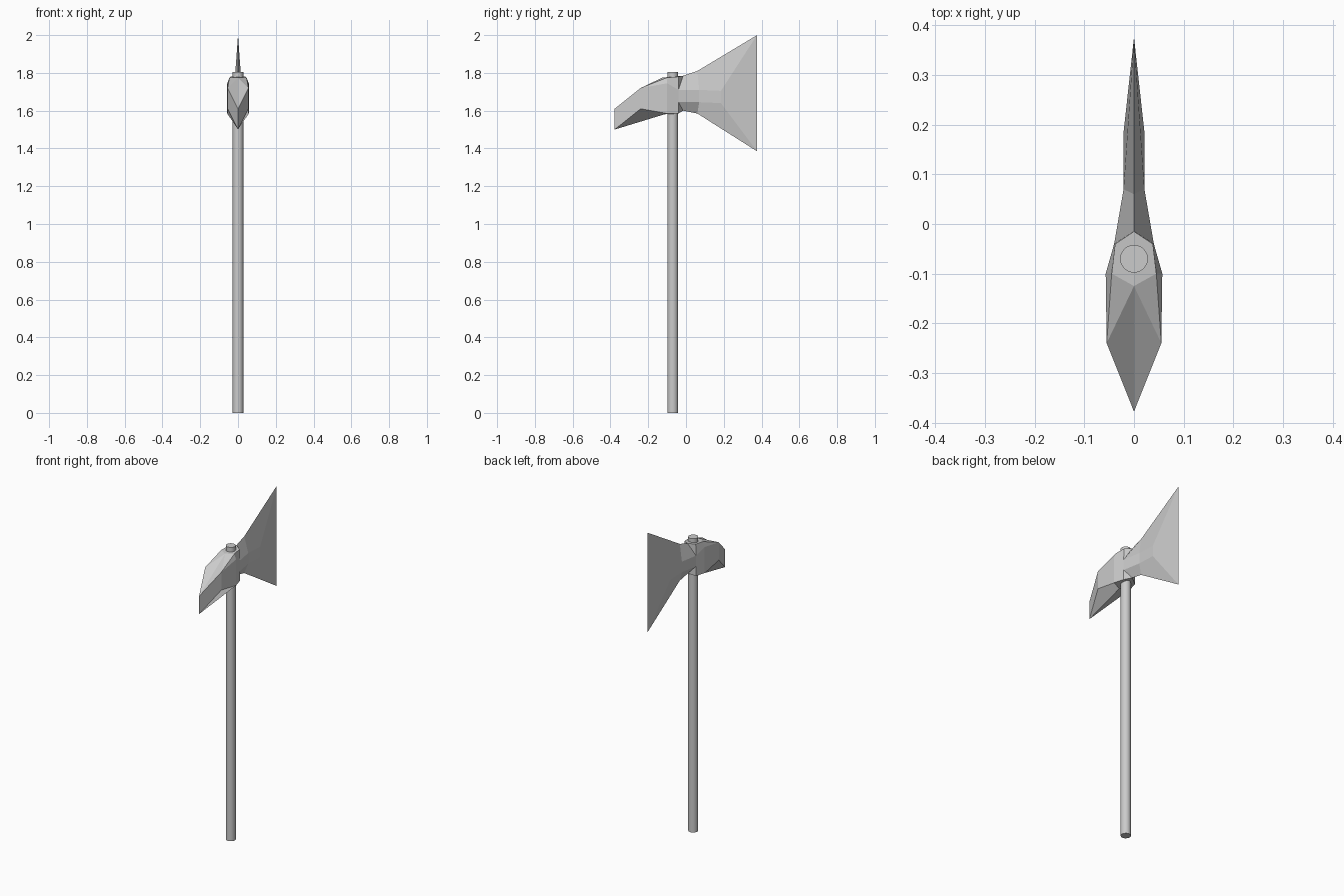
import bpy, bmesh, math

cube = bpy.data.objects.get("Cube")
if cube:
    bpy.data.objects.remove(cube)

GREY = (0.6, 0.6, 0.6, 1)
metal = bpy.data.materials.new("plain grey")
metal.use_nodes = True
metal.diffuse_color = GREY
metal.node_tree.nodes["Principled BSDF"].inputs["Base Color"].default_value = GREY

# Handle: a long smooth rod that pokes out above the head
TOP = 1.805
bpy.ops.mesh.primitive_cylinder_add(vertices=24, radius=0.028, depth=TOP,
                                    location=(0, -0.07, TOP / 2))
handle = bpy.context.object
handle.name = "handle"
handle.data.materials.append(metal)
bpy.ops.object.shade_smooth_by_angle(angle=math.radians(40))

# Key points for one half of the axe head
points = {
    # collar top rim
    "rim_front": (0, -0.125, 1.775), "rim_side": (0.045, -0.1, 1.775),
    "rim_rear": (0.038, -0.04, 1.78), "rim_back": (0, -0.015, 1.785),
    # collar shoulder and base
    "shoulder": (0.057, -0.1, 1.745),
    "base_front": (0, -0.125, 1.58), "base_side": (0.057, -0.1, 1.585),
    "base_rear": (0.04, -0.04, 1.585), "base_back": (0, -0.015, 1.6),
    # beak
    "cheek_top": (0.055, -0.24, 1.72), "cheek_low": (0.055, -0.24, 1.61),
    "tip_top": (0, -0.378, 1.61), "tip_low": (0, -0.378, 1.5),
    # blade
    "root_top": (0.04, -0.04, 1.71), "root_low": (0.04, -0.04, 1.645),
    "neck_top": (0.021, 0.07, 1.71), "neck_low": (0.021, 0.07, 1.645),
    "bevel_top": (0.021, 0.185, 1.705), "bevel_low": (0.021, 0.185, 1.64),
    "spine_top": (0, 0.06, 1.81), "spine_low": (0, 0.06, 1.585),
    "edge_top": (0, 0.376, 2), "edge_low": (0, 0.376, 1.385),
}
faces = [
    # collar
    "rim_front rim_side rim_rear rim_back",
    "rim_side shoulder root_top rim_rear",
    "shoulder base_side base_rear root_low root_top",
    "base_front base_back base_rear base_side",
    "rim_rear root_top rim_back",
    "base_rear base_back root_low",
    # beak
    "rim_front tip_top cheek_top", "rim_front cheek_top rim_side",
    "rim_side cheek_top shoulder",
    "cheek_top cheek_low base_side shoulder",
    "tip_top tip_low cheek_low cheek_top",
    "tip_low base_front base_side cheek_low",
    # blade
    "root_top root_low neck_low neck_top",
    "neck_top neck_low bevel_low bevel_top",
    "bevel_top bevel_low edge_low edge_top",
    "root_top neck_top spine_top rim_back",
    "neck_top bevel_top edge_top spine_top",
    "root_low base_back spine_low neck_low",
    "neck_low spine_low edge_low bevel_low",
]

# Head: both halves joined along the centre plane, flat shaded
bm = bmesh.new()
for side in (1, -1):
    verts = {n: bm.verts.new((x * side, y, z)) for n, (x, y, z) in points.items()}
    for names in faces:
        bm.faces.new([verts[n] for n in names.split()])
bmesh.ops.remove_doubles(bm, verts=bm.verts, dist=0.0001)
bmesh.ops.recalc_face_normals(bm, faces=bm.faces)
mesh = bpy.data.meshes.new("axe_head")
bm.to_mesh(mesh)
bm.free()
mesh.materials.append(metal)
head = bpy.data.objects.new("axe_head", mesh)
bpy.context.collection.objects.link(head)
